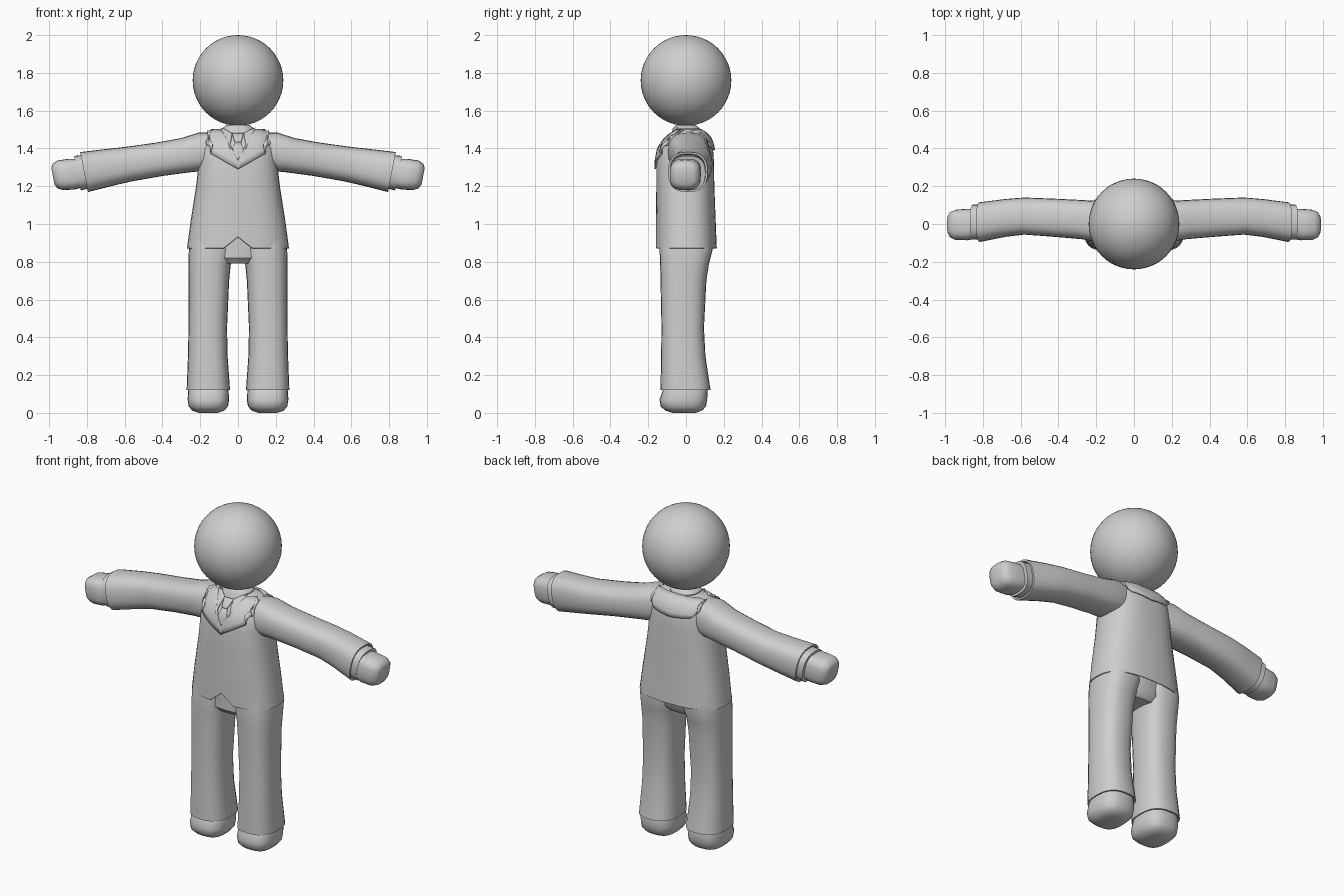
import bpy, bmesh, math
from mathutils import Vector
from mathutils.bvhtree import BVHTree

if "Cube" in bpy.data.objects:
    bpy.data.objects.remove(bpy.data.objects["Cube"])

grey = bpy.data.materials.new("plain grey")
grey.diffuse_color = (0.62, 0.62, 0.62, 1)
grey.use_nodes = True
grey.node_tree.nodes["Principled BSDF"].inputs["Base Color"].default_value = grey.diffuse_color


def finish(name, bm, mirror=False, angle=40):
    bmesh.ops.recalc_face_normals(bm, faces=bm.faces)
    me = bpy.data.meshes.new(name)
    bm.to_mesh(me)
    bm.free()
    me.materials.append(grey)
    ob = bpy.data.objects.new(name, me)
    bpy.context.collection.objects.link(ob)
    bpy.ops.object.select_all(action='DESELECT')
    ob.select_set(True)
    bpy.context.view_layer.objects.active = ob
    bpy.ops.object.shade_smooth_by_angle(angle=math.radians(angle))
    if mirror:
        mod = ob.modifiers.new("Mirror", 'MIRROR')
        mod.use_clip = False
    return ob


def loft(rings, u, v, n=32, power=2.6):
    """Skin rounded-box rings: (centre, half size along u, half size along v)."""
    bm = bmesh.new()
    u, v = Vector(u), Vector(v)
    loops = []
    for c, a, b in rings:
        loop = []
        for i in range(n):
            t = 2 * math.pi * i / n
            cs, sn = math.cos(t), math.sin(t)
            p = (Vector(c) + u * a * math.copysign(abs(cs) ** (2 / power), cs)
                 + v * b * math.copysign(abs(sn) ** (2 / power), sn))
            loop.append(bm.verts.new(p))
        loops.append(loop)
    for A, B in zip(loops, loops[1:]):
        for i in range(n):
            j = (i + 1) % n
            bm.faces.new((A[i], A[j], B[j], B[i]))
    bm.faces.new(loops[0])
    bm.faces.new(loops[-1])
    return bm


def upright(rows, **kw):
    """Rows of z, centre x, half width, front y, back y."""
    return loft([((x, (f + b) / 2, z), w, (b - f) / 2) for z, x, w, f, b in rows],
                (1, 0, 0), (0, 1, 0), **kw)


def sideways(rows, **kw):
    """Rows of x, centre z, half height, front y, back y; rings follow the arm slope."""
    return loft([((x, (f + b) / 2, z), (b - f) / 2, h) for x, z, h, f, b in rows],
                (0, 1, 0), (0.19, 0, 0.98), **kw)


# Head
bm = bmesh.new()
bmesh.ops.create_uvsphere(bm, u_segments=48, v_segments=24, radius=0.24)
bmesh.ops.translate(bm, verts=bm.verts, vec=(0, 0, 1.76))
finish("head", bm)

# Jacket body, with a notch in the front hem
bm = upright([(0.96, 0, 0.235, -0.14, 0.14), (0.87, 0, 0.265, -0.157, 0.16),
              (0.872, 0, 0.27, -0.16, 0.163), (1.02, 0, 0.25, -0.16, 0.157),
              (1.2, 0, 0.222, -0.157, 0.15), (1.33, 0, 0.207, -0.157, 0.148),
              (1.40, 0, 0.20, -0.145, 0.143), (1.45, 0, 0.185, -0.11, 0.13),
              (1.48, 0, 0.165, -0.075, 0.10), (1.50, 0, 0.13, -0.05, 0.065)])
for p in bm.verts:
    if p.co.z < 0.9 and p.co.y < 0:
        p.co.z += 0.06 * max(0, 1 - abs(p.co.x) / 0.075)
jacket = finish("jacket", bm)

# Sleeves, shirt cuffs and hands
sleeve = finish("sleeve", sideways([
    (0.08, 1.40, 0.085, -0.08, 0.10), (0.19, 1.383, 0.103, -0.095, 0.122),
    (0.28, 1.364, 0.093, -0.08, 0.127), (0.42, 1.342, 0.090, -0.068, 0.134),
    (0.58, 1.317, 0.093, -0.056, 0.14), (0.68, 1.30, 0.099, -0.068, 0.132),
    (0.815, 1.275, 0.108, -0.095, 0.115), (0.815, 1.275, 0.098, -0.085, 0.105),
    (0.78, 1.28, 0.085, -0.07, 0.09)], n=24), True)
finish("shirt_cuff", sideways([
    (0.77, 1.283, 0.088, -0.08, 0.10), (0.85, 1.269, 0.093, -0.083, 0.103),
    (0.85, 1.269, 0.082, -0.073, 0.09)], n=24), True)
finish("hand", sideways([
    (0.82, 1.272, 0.075, -0.075, 0.08), (0.88, 1.264, 0.083, -0.086, 0.08),
    (0.94, 1.258, 0.080, -0.085, 0.076), (0.968, 1.254, 0.067, -0.072, 0.064),
    (0.98, 1.252, 0.045, -0.05, 0.045)], n=24, power=3), True, 60)

# Trousers and shoes
finish("trouser_leg", upright([
    (0.95, 0.135, 0.115, -0.13, 0.13), (0.87, 0.14, 0.12, -0.14, 0.142),
    (0.78, 0.151, 0.112, -0.137, 0.12), (0.70, 0.154, 0.107, -0.135, 0.108),
    (0.45, 0.16, 0.102, -0.13, 0.095), (0.30, 0.16, 0.105, -0.132, 0.103),
    (0.12, 0.157, 0.115, -0.135, 0.13), (0.12, 0.157, 0.108, -0.128, 0.12),
    (0.15, 0.157, 0.095, -0.11, 0.10)], n=24), True)
finish("trouser_seat", upright([
    (0.79, 0, 0.11, -0.10, 0.085), (0.82, 0, 0.14, -0.128, 0.115),
    (0.95, 0, 0.16, -0.13, 0.13)], n=24))
finish("shoe", upright([
    (0.15, 0.157, 0.10, -0.11, 0.105), (0.115, 0.157, 0.107, -0.125, 0.115),
    (0.07, 0.157, 0.110, -0.14, 0.112), (0.035, 0.157, 0.104, -0.134, 0.106),
    (0.012, 0.157, 0.085, -0.11, 0.085), (0, 0.157, 0.05, -0.07, 0.05)],
    n=24, power=2.8), True, 60)

# Neck
finish("neck", upright([(1.46, 0, 0.085, -0.08, 0.085), (1.505, 0, 0.085, -0.07, 0.075),
                        (1.525, 0, 0.06, -0.05, 0.05)], n=24))

# Cloth plates laid on the jacket
bm = bmesh.new()
for ob in (jacket, sleeve):
    bm.from_mesh(ob.data)
surface = BVHTree.FromBMesh(bm)
bm.free()


def plate(name, outline, side, lift, mirror=True):
    bm = bmesh.new()
    bm.faces.new([bm.verts.new((x, 0, z)) for x, z in outline])
    bmesh.ops.triangulate(bm, faces=bm.faces)
    bmesh.ops.subdivide_edges(bm, edges=bm.edges, cuts=4, use_grid_fill=True)
    for p in bm.verts:
        x, z = p.co.x, p.co.z
        hit, normal, _, _ = surface.ray_cast(Vector((x, side, min(z, 1.495))),
                                             Vector((0, -side, 0)))
        if hit:
            p.co = hit + normal * lift
            p.co.z = max(p.co.z, z)
        else:
            p.co.y = side * 0.04
    bmesh.ops.recalc_face_normals(bm, faces=bm.faces)
    if sum(f.normal.y for f in bm.faces) * side < 0:
        bmesh.ops.reverse_faces(bm, faces=bm.faces)
    ob = finish(name, bm, mirror)
    solid = ob.modifiers.new("Solidify", 'SOLIDIFY')
    solid.thickness = 0.009
    solid.offset = -1


plate("lapel", [(0.09, 1.50), (0.165, 1.495), (0.165, 1.415), (0.128, 1.41),
                (0.14, 1.37), (0, 1.29), (0, 1.335)], -1, 0.010)
plate("shirt_collar", [(0.03, 1.475), (0.09, 1.51), (0.085, 1.47), (0.045, 1.40)],
      -1, 0.007)
plate("tie_knot", [(-0.03, 1.475), (0.03, 1.475), (0.016, 1.43), (-0.016, 1.43)],
      -1, 0.009, False)
plate("tie", [(-0.016, 1.43), (0.016, 1.43), (0.036, 1.36), (0, 1.335), (-0.036, 1.36)],
      -1, 0.005, False)
plate("back_collar", [(0, 1.50), (0.15, 1.495), (0.165, 1.45), (0.12, 1.405), (0, 1.39)],
      1, 0.010)
